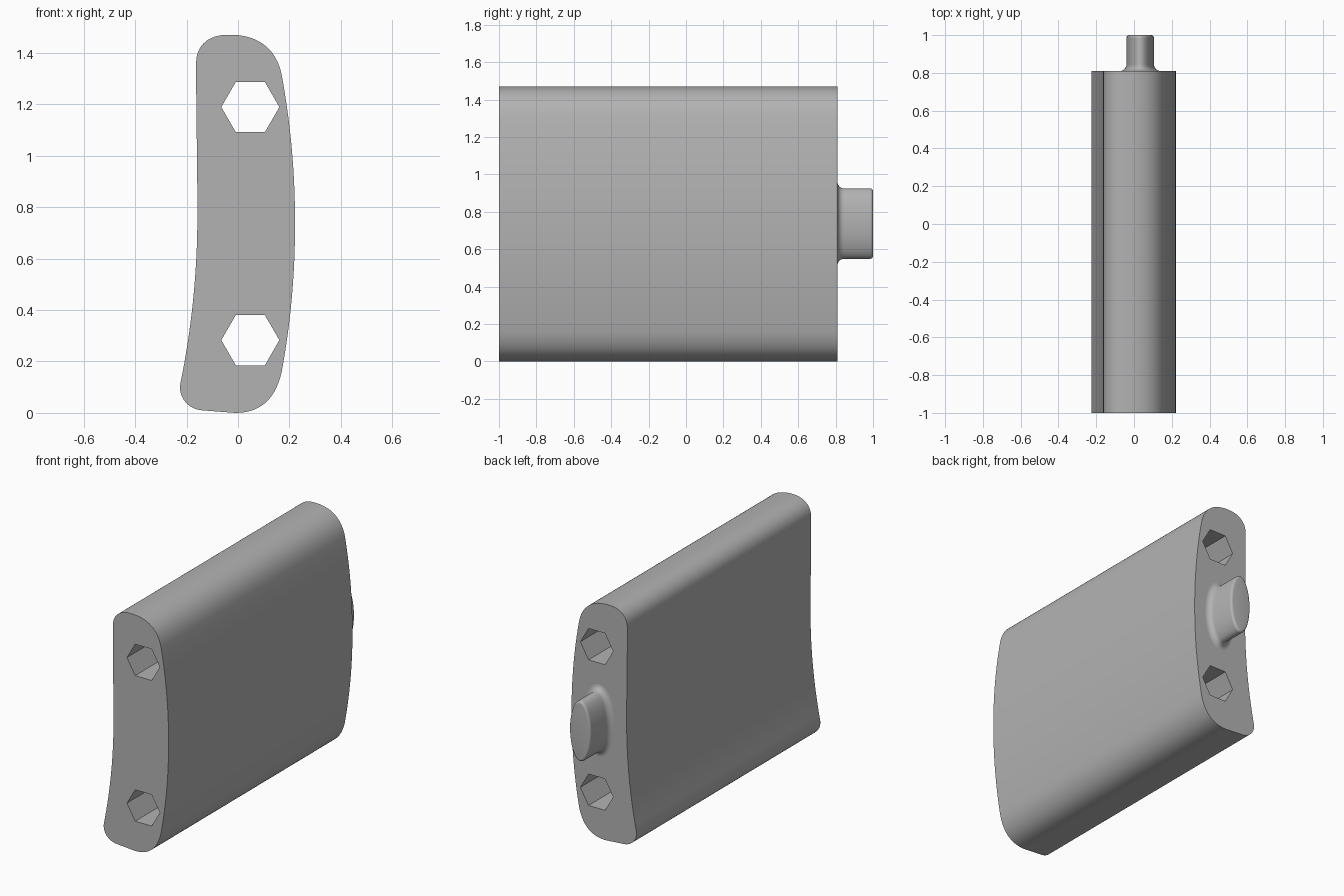
import bpy, bmesh
from math import sin, cos, pi, radians
from mathutils import Matrix, Vector

if "Cube" in bpy.data.objects:
    bpy.data.objects.remove(bpy.data.objects["Cube"])

FRONT, SHOULDER, BACK = -1.0, 0.81, 1.0
MID_Z = 0.737

grey = bpy.data.materials.new("plain grey")
grey.use_nodes = True
grey.diffuse_color = (0.45, 0.45, 0.45, 1)
grey.node_tree.nodes["Principled BSDF"].inputs["Base Color"].default_value = grey.diffuse_color


def finish(obj):
    """Give the part its colour and smooth its curved faces."""
    obj.data.materials.clear()
    obj.data.materials.append(grey)
    bpy.ops.object.select_all(action='DESELECT')
    obj.select_set(True)
    bpy.context.view_layer.objects.active = obj
    bpy.ops.object.shade_smooth_by_angle(angle=radians(30))


# Body outline: point, incoming handle offset, outgoing handle offset
outline = [
    ((-0.163, 1.36), (0, -0.2), (0, 0.075)),
    ((-0.05, 1.471), (-0.06, -0.003), (0.13, 0.006)),
    ((0.17, 1.315), (-0.02, 0.1), (0.035, -0.19)),
    ((0.222, MID_Z), (0, 0.2), (0, -0.2)),
    ((0.17, 0.16), (0.035, 0.19), (-0.02, -0.09)),
    ((-0.01, 0), (0.11, 0), (-0.04, 0.003)),
    ((-0.14, 0.01), (0.04, -0.003), (-0.055, 0.005)),
    ((-0.225, 0.11), (-0.006, -0.05), (0.045, 0.22)),
    ((-0.158, 0.77), (0, -0.22), (0, 0.2)),
]

profile = bpy.data.curves.new("body_profile", 'CURVE')
profile.dimensions = '2D'
profile.fill_mode = 'BOTH'
profile.resolution_u = 16
profile.extrude = (SHOULDER - FRONT) / 2

edge = profile.splines.new('BEZIER')
edge.bezier_points.add(len(outline) - 1)
edge.use_cyclic_u = True
for bp, (co, before, after) in zip(edge.bezier_points, outline):
    bp.handle_left_type = bp.handle_right_type = 'FREE'
    co = Vector((*co, 0))
    bp.co = co
    bp.handle_left = co + Vector((*before, 0))
    bp.handle_right = co + Vector((*after, 0))

# Two hexagonal through holes
for hole_z in (0.283, 1.19):
    hole = profile.splines.new('POLY')
    hole.points.add(5)
    hole.use_cyclic_u = True
    for i, p in enumerate(hole.points):
        a = i * pi / 3
        p.co = (0.048 + 0.113 * cos(a), hole_z + 0.113 * sin(a), 0, 1)

# Turn the extruded profile into a clean mesh
source = bpy.data.objects.new("body_source", profile)
bpy.context.collection.objects.link(source)
bpy.context.view_layer.update()
mesh = bpy.data.meshes.new_from_object(source)
bpy.data.objects.remove(source)
mesh.transform(Matrix.Translation((0, (FRONT + SHOULDER) / 2, 0)) @ Matrix.Rotation(pi / 2, 4, 'X'))
bm = bmesh.new()
bm.from_mesh(mesh)
bmesh.ops.remove_doubles(bm, verts=bm.verts, dist=1e-5)
bmesh.ops.recalc_face_normals(bm, faces=bm.faces)
bm.to_mesh(mesh)
bm.free()
body = bpy.data.objects.new("body", mesh)
bpy.context.collection.objects.link(body)
finish(body)

# Oval peg: rings that flare into the body and round over at the tip
FLARE, ROUND, SIDES, STEPS = 0.035, 0.015, 64, 6
quarter = [i / STEPS * pi / 2 for i in range(STEPS + 1)]
rings = [(SHOULDER + FLARE * (1 - cos(a)), FLARE * (1 - sin(a))) for a in quarter]
rings += [(BACK - ROUND * (1 - sin(a)), ROUND * (cos(a) - 1)) for a in quarter]
half_w, half_h = 0.073, 0.188

bm = bmesh.new()
loops = []
for y, offset in rings:
    loop = []
    for i in range(SIDES):
        a = 2 * pi * i / SIDES
        normal = Vector((cos(a) / half_w, 0, sin(a) / half_h)).normalized()
        base = Vector((0.033 + half_w * cos(a), y, MID_Z + half_h * sin(a)))
        loop.append(bm.verts.new(base + normal * offset))
    loops.append(loop)
for lower, upper in zip(loops, loops[1:]):
    for i in range(SIDES):
        j = (i + 1) % SIDES
        bm.faces.new((lower[i], lower[j], upper[j], upper[i]))
bm.faces.new(loops[-1])
bmesh.ops.recalc_face_normals(bm, faces=bm.faces)
mesh = bpy.data.meshes.new("peg")
bm.to_mesh(mesh)
bm.free()
peg = bpy.data.objects.new("peg", mesh)
bpy.context.collection.objects.link(peg)
finish(peg)
